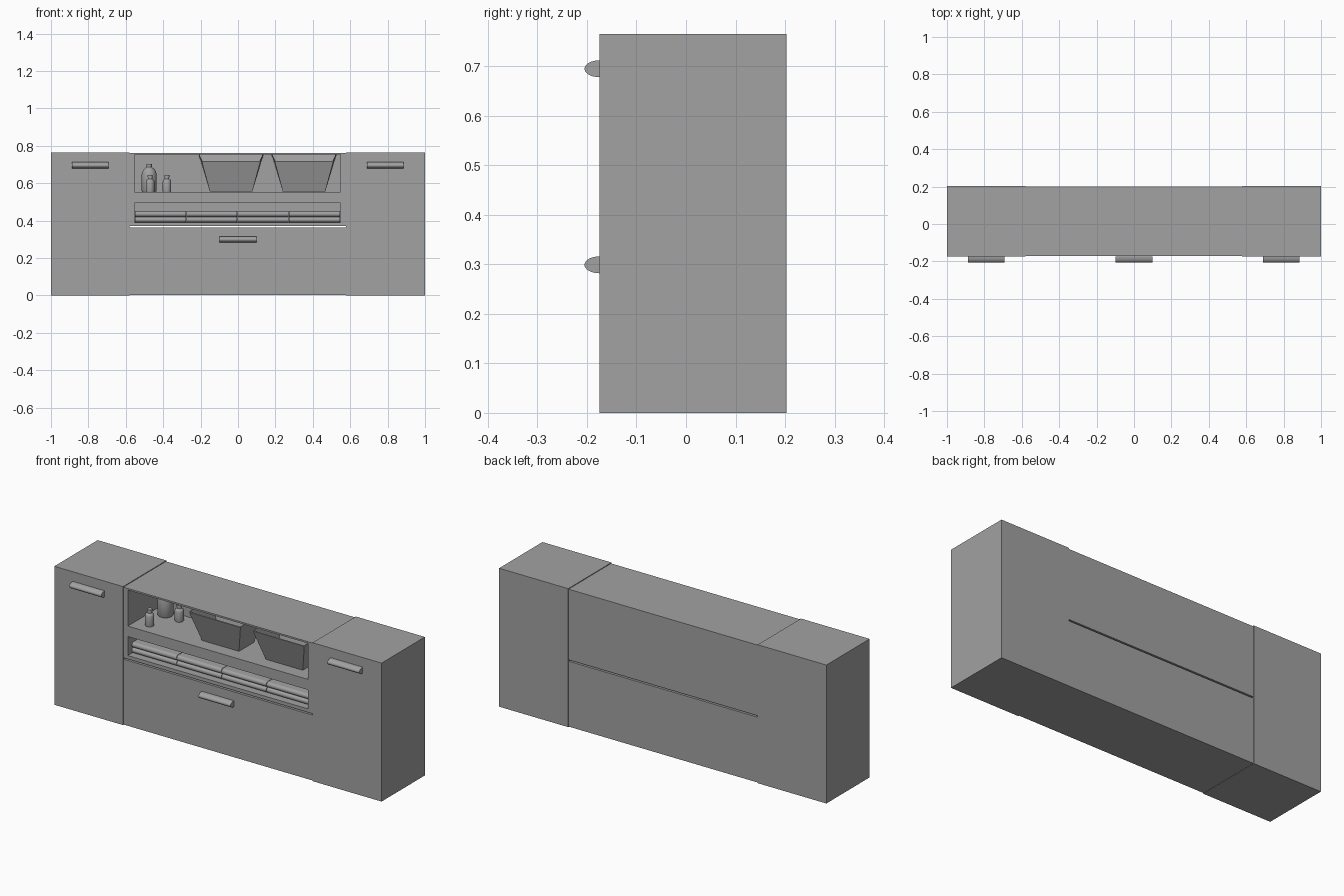
import bpy, bmesh, math

cube = bpy.data.objects.get("Cube")
if cube:
    bpy.data.objects.remove(cube, do_unlink=True)

# One plain grey for everything
GREY = (0.36, 0.36, 0.36, 1)
mat = bpy.data.materials.new("plain grey")
mat.use_nodes = True
mat.diffuse_color = GREY
mat.node_tree.nodes["Principled BSDF"].inputs["Base Color"].default_value = GREY


def finish(name, bm, smooth=False):
    bmesh.ops.recalc_face_normals(bm, faces=bm.faces)
    mesh = bpy.data.meshes.new(name)
    bm.to_mesh(mesh)
    bm.free()
    mesh.materials.append(mat)
    ob = bpy.data.objects.new(name, mesh)
    bpy.context.collection.objects.link(ob)
    activate(ob)
    if smooth:
        bpy.ops.object.shade_smooth_by_angle(angle=math.radians(40))
    return ob


def activate(ob):
    bpy.ops.object.select_all(action='DESELECT')
    ob.select_set(True)
    bpy.context.view_layer.objects.active = ob


def box(name, x, y, z):
    bm = bmesh.new()
    bmesh.ops.create_cube(bm, size=1)
    for v in bm.verts:
        v.co = [lo + (c + 0.5) * (hi - lo) for c, (lo, hi) in zip(v.co, (x, y, z))]
    return finish(name, bm)


def extrude_x(name, profile, x0, x1):
    """Sweep a closed (y, z) outline along x."""
    bm = bmesh.new()
    face = bm.faces.new([bm.verts.new((x0, y, z)) for y, z in profile])
    out = bmesh.ops.extrude_face_region(bm, geom=[face])
    for v in out["geom"]:
        if isinstance(v, bmesh.types.BMVert):
            v.co.x = x1
    return finish(name, bm, True)


def round_front(y_front, y_flat, y_back, z, half, n=16):
    """Outline with an elliptical nose towards the front."""
    arc = [math.pi * (i / n - 0.5) for i in range(n + 1)]
    pts = [(y_flat - (y_flat - y_front) * math.cos(a), z + half * math.sin(a)) for a in arc]
    return pts + ([(y_back, z + half), (y_back, z - half)] if y_back > y_flat else [])


def lathe(name, x, y, z, profile, n=24):
    bm = bmesh.new()
    rings = [[bm.verts.new((x + r * math.cos(math.tau * i / n),
                            y + r * math.sin(math.tau * i / n), z + h))
              for i in range(n)] for r, h in profile]
    for a, b in zip(rings, rings[1:]):
        for i in range(n):
            j = (i + 1) % n
            bm.faces.new((a[i], a[j], b[j], b[i]))
    bm.faces.new(rings[0])
    bm.faces.new(rings[-1])
    return finish(name, bm, True)


# Side cabinets
box("right_cabinet", (-1, -0.58), (-0.175, 0.203), (0, 0.765))
box("left_cabinet", (0.578, 1), (-0.175, 0.203), (0, 0.765))

# Centre: large drawer below, open shelf unit above, narrow slot between them
INNER, DEEP = (-0.58, 0.578), (-0.172, 0.2)
box("centre_drawer", INNER, DEEP, (0.002, 0.363))
shelf = box("shelf_unit", INNER, DEEP, (0.371, 0.761))
for z in ((0.553, 0.752), (0.39, 0.495)):
    cutter = box("niche_cutter", (-0.553, 0.547), (-0.3, 0.09), z)
    cutter.hide_render = True
    activate(shelf)
    mod = shelf.modifiers.new("niche", 'BOOLEAN')
    mod.operation = 'DIFFERENCE'
    mod.solver = 'EXACT'
    mod.object = cutter
    bpy.ops.object.modifier_apply(modifier=mod.name)
    bpy.data.objects.remove(cutter, do_unlink=True)

# Handles
for name, x, z in (("right_handle", -0.79, 0.695), ("left_handle", 0.787, 0.695),
                   ("drawer_handle", 0, 0.299)):
    extrude_x(name, round_front(-0.205, -0.175, -0.175, z, 0.017), x - 0.098, x + 0.098)

# Folded towels, four stacks of two
for col in range(4):
    for row in range(2):
        x = -0.551 + col * 0.2745
        extrude_x(f"towel_{col}_{row}",
                  round_front(-0.14, -0.125, 0.08, 0.405 + row * 0.03, 0.0148),
                  x, x + 0.272)


# Flared baskets, open on top, with the rim rising to the back
def basket(name, x):
    bm = bmesh.new()

    def ring(front, back):
        return [bm.verts.new((x + s * w, y, z)) for s, (w, y, z) in
                ((-1, front), (1, front), (1, back), (-1, back))]
    low = ring((0.113, -0.1, 0.554), (0.113, 0.03, 0.554))
    top = ring((0.157, -0.15, 0.717), (0.173, 0.08, 0.75))
    bm.faces.new(low)
    for i in range(4):
        j = (i + 1) % 4
        bm.faces.new((low[i], low[j], top[j], top[i]))
    ob = finish(name, bm)
    mod = ob.modifiers.new("wall", 'SOLIDIFY')
    mod.thickness = 0.006
    mod.offset = -1


basket("right_basket", -0.037)
basket("left_basket", 0.353)

# Bottles
SMALL = [(0.022, 0), (0.023, 0.004), (0.023, 0.055), (0.02, 0.064), (0.012, 0.07),
         (0.012, 0.076), (0.014, 0.077), (0.014, 0.09)]
LARGE = [(0.037, 0), (0.04, 0.005), (0.04, 0.095), (0.035, 0.112), (0.025, 0.125),
         (0.014, 0.133), (0.014, 0.15)]
lathe("large_bottle", -0.475, 0.045, 0.553, LARGE)
lathe("front_bottle", -0.47, -0.1, 0.553, SMALL)
lathe("side_bottle", -0.38, 0.03, 0.553, SMALL)
